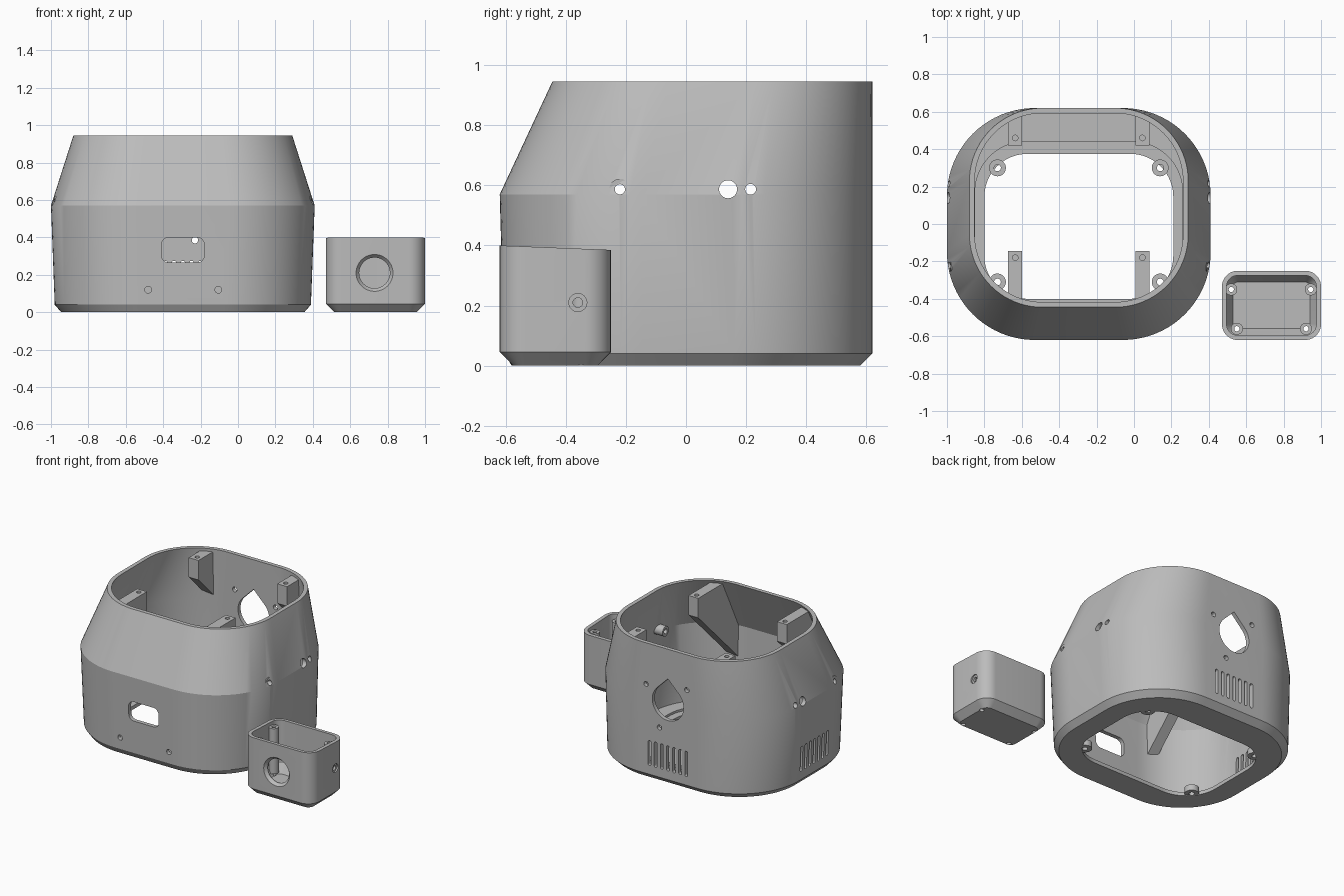
import bpy, bmesh
from math import sin, cos, pi, radians

cube = bpy.data.objects.get("Cube")
if cube:
    bpy.data.objects.remove(cube)

grey = bpy.data.materials.new("plastic_grey")
grey.use_nodes = True
grey.diffuse_color = (0.5, 0.5, 0.5, 1)
grey.node_tree.nodes["Principled BSDF"].inputs["Base Color"].default_value = (0.5, 0.5, 0.5, 1)


def rrect(x0, x1, y0, y1, r, seg=20):
    """Rounded rectangle outline."""
    pts = []
    for cx, cy, start in ((x1 - r, y1 - r, 0), (x0 + r, y1 - r, 1),
                          (x0 + r, y0 + r, 2), (x1 - r, y0 + r, 3)):
        for i in range(seg + 1):
            a = (start + i / seg) * pi / 2
            pts.append((cx + r * cos(a), cy + r * sin(a)))
    return pts


def circle(u, v, r, n=32):
    return [(u + r * cos(2 * pi * i / n), v + r * sin(2 * pi * i / n)) for i in range(n)]


def loft(name, rings, axis="z"):
    """Closed solid through (outline, level) rings along an axis."""
    place = {"x": lambda u, v, w: (w, u, v),
             "y": lambda u, v, w: (u, w, v),
             "z": lambda u, v, w: (u, v, w)}[axis]
    bm = bmesh.new()
    loops = [[bm.verts.new(place(u, v, w)) for u, v in pts] for pts, w in rings]
    n = len(loops[0])
    for a, b in zip(loops, loops[1:]):
        for i in range(n):
            j = (i + 1) % n
            bm.faces.new((a[i], a[j], b[j], b[i]))
    bm.faces.new(loops[0])
    bm.faces.new(loops[-1])
    bmesh.ops.recalc_face_normals(bm, faces=bm.faces)
    mesh = bpy.data.meshes.new(name)
    bm.to_mesh(mesh)
    bm.free()
    mesh.materials.append(grey)
    ob = bpy.data.objects.new(name, mesh)
    bpy.context.collection.objects.link(ob)
    return ob


def prism(name, pts, a, b, axis="z"):
    return loft(name, [(pts, a), (pts, b)], axis)


def select(ob):
    bpy.ops.object.select_all(action="DESELECT")
    ob.select_set(True)
    bpy.context.view_layer.objects.active = ob


def boolean(ob, tools, operation="DIFFERENCE"):
    for tool in tools:
        tool.hide_render = True
        select(ob)
        mod = ob.modifiers.new("cut", "BOOLEAN")
        mod.operation = operation
        mod.solver = "EXACT"
        mod.object = tool
        bpy.ops.object.modifier_apply(modifier=mod.name)
        bpy.data.objects.remove(tool)


def drill(u, v, r, a, b, axis="z"):
    return prism("drill", circle(u, v, r), a, b, axis)


# Main housing: outer form, hollow and floor opening
FORM = [(0.0, -.945, .355, -.58, .58, .43), (.04, -.98, .39, -.605, .62, .46),
        (.57, -1.0, .41, -.62, .62, .47), (.945, -.88, .29, -.445, .62, .39)]


def form(name, inset=0, levels=FORM):
    return loft(name, [(rrect(x0 + inset, x1 - inset, y0 + inset, y1 - inset, r - inset), z)
                       for z, x0, x1, y0, y1, r in levels])


MID = -.295
body = form("main_housing")
hollow = form("hollow", .028, FORM[1:] + [(1.0,) + FORM[3][1:]])
opening = prism("opening", rrect(-.80, .21, -.40, .375, .23), -.1, .1)
recess = prism("recess", rrect(-.85, .26, -.45, .44, .27), .025, .1)
boolean(body, [hollow, opening, recess])

# Holes through both sides
SIDE_Z = .587
boolean(body, [drill(y, SIDE_Z, r, -1.2, .6, "x")
               for y, r in ((-.22, .017), (.14, .03), (.215, .018))])

# Front window and screw holes
boolean(body, [prism("window", rrect(-.41, -.18, .265, .40, .04, 8), -.75, -.5, "y")]
        + [drill(x, .12, .018, -.75, -.5, "y") for x in (-.48, -.105)])

# Back teardrop opening with three screw holes
R, CZ = .12, .57
drop = [(MID + R * cos(a), CZ + R * sin(a))
        for a in (radians(135 + 270 * i / 36) for i in range(37))]
drop.append((MID, CZ + R * 1.414))
boolean(body, [prism("teardrop", drop, .5, .75, "y")]
        + [drill(MID + x, CZ + z, .017, .5, .75, "y")
           for x, z in ((.065, -.185), (.168, .09), (-.145, .13))])

# Vent slots on the back and on one side
for centre, a, b, axis in ((MID, .5, .75, "y"), (0, -1.1, -.9, "x")):
    for i in range(-3, 4):
        u = centre + i * .047
        boolean(body, [prism("slot", rrect(u - .011, u + .011, .10, .275, .01, 4), a, b, axis)])

parts = [body]

# Screw brackets under the rim, trimmed to the housing
FRONT = [(-.145, .925), (-.145, .79), (-.70, .24), (-.70, .925)]
BACK = [(.42, .925), (.42, .79), (.70, .51), (.70, .925)]
for side, x in (("right", -.635), ("left", .045)):
    for end, profile, hole_y in (("front", FRONT, -.18), ("back", BACK, .46)):
        bracket = prism(f"{end}_{side}_bracket", profile, x - .0375, x + .0375, "x")
        boolean(bracket, [form("trim", .012)], "INTERSECT")
        boolean(bracket, [drill(x, hole_y, .015, .82, 1.0)])
        parts.append(bracket)

# Floor screw tabs
for x in (-.73, .14):
    for y in (-.31, .30):
        tab = drill(x, y, .045, .004, .045)
        tab.name = "floor_screw_tab"
        boolean(tab, [drill(x, y, .018, -.1, .1)])
        parts.append(tab)

# Hollow bosses behind the side holes
for name, a, b in (("left_side_boss", .31, .39), ("right_side_boss", -.98, -.90)):
    boss = prism(name, circle(-.22, SIDE_Z, .035), a, b, "x")
    boolean(boss, [drill(-.22, SIDE_Z, .017, a - .1, b + .1, "x")])
    parts.append(boss)


# Small box with a slightly sloping rim
def box_ring(inset, z, r=.085):
    return rrect(.47 + inset, 1.0 - inset, -.62 + inset, -.25 - inset, r - inset, 10), z


small = loft("small_box", [box_ring(.045, 0), box_ring(0, .045), box_ring(0, .4)])
for v in small.data.vertices:
    if v.co.z > .3:
        v.co.z = .4 - .04 * (v.co.y + .62)
boolean(small, [loft("hollow", [box_ring(.06, .03), box_ring(.025, .09), box_ring(.025, .5)])])

# Countersunk front hole and stepped side hole
boolean(small, [loft("lens_hole", [(circle(.73, .21, .107, 48), -.63),
                                   (circle(.73, .21, .082, 48), -.60),
                                   (circle(.73, .21, .082, 48), -.52)], "y"),
                drill(-.36, .21, .03, .99, 1.1, "x"),
                drill(-.36, .21, .016, .9, 1.1, "x")])
parts.append(small)

# Corner screw posts of the small box
for x, y in ((.52, -.35), (.945, -.35), (.55, -.56), (.92, -.56)):
    post = drill(x, y, .032, .05, .365)
    post.name = "box_screw_post"
    boolean(post, [drill(x, y, .014, -.1, .5)])
    boolean(small, [drill(x, y, .014, -.1, .1)])
    parts.append(post)

for ob in parts:
    select(ob)
    bpy.ops.object.shade_smooth_by_angle(angle=radians(25))
